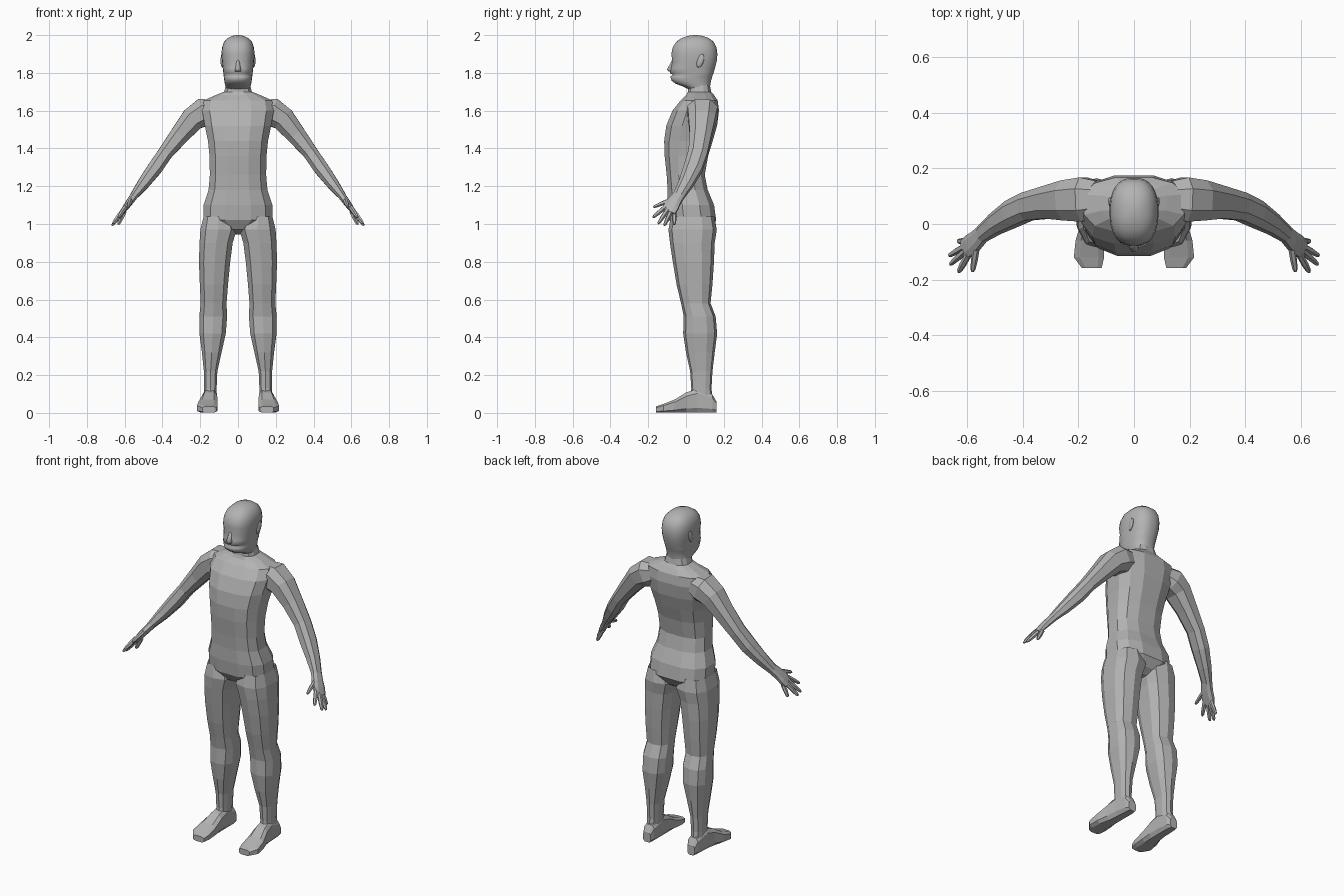
import bpy, bmesh, math
from mathutils import Vector

skin = bpy.data.materials.new("plain_grey")
skin.diffuse_color = (0.45, 0.45, 0.45, 1)


def oval(n, power):
    """Unit outline with n sides; power below 1 makes it boxier."""
    pts = []
    for i in range(n):
        a = 2 * math.pi * (i + 0.5) / n
        c, s = math.cos(a), math.sin(a)
        pts.append((math.copysign(abs(c) ** power, c), math.copysign(abs(s) ** power, s)))
    return pts


def loft(bm, rings, n, power=0.8, start=True, end=True):
    """Skin rings given as (centre, u, v); cap the ends if asked."""
    shape = oval(n, power)
    loops = [[bm.verts.new(c + u * a + v * b) for a, b in shape] for c, u, v in rings]
    faces = []
    for lo, hi in zip(loops, loops[1:]):
        for i in range(n):
            j = (i + 1) % n
            faces.append(bm.faces.new((lo[i], lo[j], hi[j], hi[i])))
    if start:
        faces.append(bm.faces.new(loops[0][::-1]))
    if end:
        faces.append(bm.faces.new(loops[-1]))
    bmesh.ops.recalc_face_normals(bm, faces=faces)


def level(z, x0, x1, y0, y1):
    """Horizontal ring from its extents."""
    return (Vector(((x0 + x1) / 2, (y0 + y1) / 2, z)),
            Vector(((x1 - x0) / 2, 0, 0)), Vector((0, (y1 - y0) / 2, 0)))


def upright(y, x0, x1, z1):
    """Ring facing y that rests on the ground."""
    return (Vector(((x0 + x1) / 2, y, z1 / 2)),
            Vector(((x1 - x0) / 2, 0, 0)), Vector((0, 0, z1 / 2)))


def along(path):
    """Rings across a path of (x, y, z, thickness, width) points."""
    pts = [Vector(p[:3]) for p in path]
    rings = []
    for i, p in enumerate(path):
        t = (pts[min(i + 1, len(pts) - 1)] - pts[max(i - 1, 0)]).normalized()
        ref = Vector((0, 1, 0)) if abs(t.y) < 0.75 else Vector((0.4, 0.4, -1))
        v = (ref - t * ref.dot(t)).normalized()
        rings.append((pts[i], t.cross(v) * p[3], v * p[4]))
    return rings


def finish(name, bm, mirror=False, smooth=False):
    me = bpy.data.meshes.new(name)
    bm.to_mesh(me)
    bm.free()
    me.materials.append(skin)
    ob = bpy.data.objects.new(name, me)
    bpy.context.collection.objects.link(ob)
    for p in me.polygons:
        p.use_smooth = smooth
    if mirror:
        ob.modifiers.new("mirror", 'MIRROR').use_mirror_merge = False
    return ob


# Torso with neck: z, half width, front y, back y
torso = [(0.945, 0.04, 0.0, 0.09), (0.97, 0.10, -0.06, 0.13), (1.02, 0.188, -0.092, 0.163),
         (1.10, 0.187, -0.10, 0.152), (1.18, 0.16, -0.10, 0.118), (1.26, 0.153, -0.105, 0.102),
         (1.36, 0.155, -0.116, 0.12), (1.44, 0.163, -0.119, 0.145), (1.52, 0.18, -0.108, 0.168),
         (1.60, 0.195, -0.075, 0.178), (1.655, 0.185, -0.03, 0.170), (1.683, 0.12, 0.0, 0.150),
         (1.70, 0.075, 0.008, 0.135), (1.735, 0.066, 0.01, 0.128)]
bm = bmesh.new()
loft(bm, [level(z, -w, w, f, b) for z, w, f, b in torso], 12, 0.75, end=False)
finish("torso", bm)

# Legs: z, inner x, outer x, front y, back y
leg = [(1.04, 0.03, 0.185, -0.08, 0.15), (0.97, 0.003, 0.203, -0.093, 0.163),
       (0.90, 0.025, 0.207, -0.085, 0.152), (0.80, 0.038, 0.21, -0.07, 0.148),
       (0.68, 0.05, 0.205, -0.05, 0.14), (0.58, 0.058, 0.20, -0.026, 0.13),
       (0.51, 0.055, 0.208, -0.012, 0.157), (0.42, 0.062, 0.207, -0.015, 0.165),
       (0.32, 0.085, 0.193, 0.0, 0.152), (0.22, 0.108, 0.182, 0.022, 0.14),
       (0.13, 0.112, 0.18, 0.028, 0.135), (0.08, 0.115, 0.18, 0.02, 0.14)]
bm = bmesh.new()
loft(bm, [level(*r) for r in leg], 10, 0.75, start=False, end=False)
finish("legs", bm, mirror=True)

# Feet: y, inner x, outer x, top z
foot = [(0.162, 0.122, 0.172, 0.06), (0.14, 0.112, 0.18, 0.10), (0.06, 0.11, 0.186, 0.13),
        (0.0, 0.108, 0.195, 0.11), (-0.06, 0.105, 0.213, 0.072),
        (-0.12, 0.105, 0.219, 0.048), (-0.158, 0.115, 0.19, 0.035)]
bm = bmesh.new()
loft(bm, [upright(*r) for r in foot], 8, 0.55)
finish("feet", bm, mirror=True)

# Arms down to the wrist
arm = [(0.13, 0.09, 1.605, 0.06, 0.07), (0.18, 0.088, 1.592, 0.08, 0.085),
       (0.24, 0.085, 1.555, 0.068, 0.077), (0.31, 0.078, 1.47, 0.054, 0.062),
       (0.385, 0.063, 1.375, 0.042, 0.054), (0.44, 0.037, 1.295, 0.042, 0.052),
       (0.50, 0.0, 1.215, 0.034, 0.041), (0.55, -0.038, 1.15, 0.022, 0.032)]
bm = bmesh.new()
loft(bm, along(arm), 8, 0.8, start=False, end=False)
finish("arms", bm, mirror=True)

# Hands: palm, then four fingers and a thumb
bm = bmesh.new()
loft(bm, along([(0.545, -0.034, 1.156, 0.022, 0.032), (0.57, -0.06, 1.122, 0.02, 0.037),
                (0.592, -0.078, 1.092, 0.017, 0.042), (0.612, -0.093, 1.063, 0.012, 0.038)]), 8)
for base, tip in [((0.598, -0.112, 1.088), (0.632, -0.174, 1.035)),
                  ((0.608, -0.098, 1.075), (0.662, -0.146, 1.002)),
                  ((0.608, -0.08, 1.066), (0.666, -0.114, 0.993)),
                  ((0.60, -0.062, 1.066), (0.634, -0.062, 0.997)),
                  ((0.567, -0.078, 1.128), (0.582, -0.172, 1.09))]:
    a, b = Vector(base), Vector(tip)
    path = [(*a.lerp(b, k), r, r) for k, r in ((0, 0.0125), (0.55, 0.012), (0.9, 0.009), (1, 0.005))]
    loft(bm, along(path), 6, 0.9)
finish("hands", bm, mirror=True)

# Head: z, half width, front y, back y; the dip is the mouth
head = [(1.71, 0.064, 0.02, 0.125), (1.728, 0.067, -0.015, 0.128), (1.742, 0.07, -0.055, 0.13),
        (1.758, 0.073, -0.076, 0.133), (1.782, 0.076, -0.084, 0.14), (1.79, 0.077, -0.068, 0.143),
        (1.798, 0.078, -0.086, 0.146), (1.825, 0.081, -0.08, 0.154), (1.86, 0.085, -0.073, 0.163),
        (1.90, 0.088, -0.078, 0.167), (1.935, 0.085, -0.071, 0.162), (1.965, 0.074, -0.052, 0.147),
        (1.985, 0.054, -0.022, 0.12), (1.996, 0.03, 0.01, 0.088), (2.0, 0.008, 0.04, 0.058)]
bm = bmesh.new()
loft(bm, [level(z, -w, w, f, b) for z, w, f, b in head], 28, 0.82, start=False)
finish("head", bm, smooth=True)

# Nose
nose = [(1.808, -0.016, 0.016, -0.092, -0.06), (1.818, -0.017, 0.017, -0.103, -0.06),
        (1.84, -0.012, 0.012, -0.09, -0.06), (1.868, -0.007, 0.007, -0.074, -0.06)]
bm = bmesh.new()
loft(bm, [level(*r) for r in nose], 8, 1.0)
finish("nose", bm, smooth=True)

# Ears
bm = bmesh.new()
bmesh.ops.create_uvsphere(bm, u_segments=12, v_segments=8, radius=1)
for v in bm.verts:
    x, y, z = v.co
    v.co = (0.083 + 0.009 * x + 0.004 * y, 0.075 + 0.02 * y + 0.008 * z, 1.865 + 0.036 * z)
finish("ears", bm, mirror=True, smooth=True)
